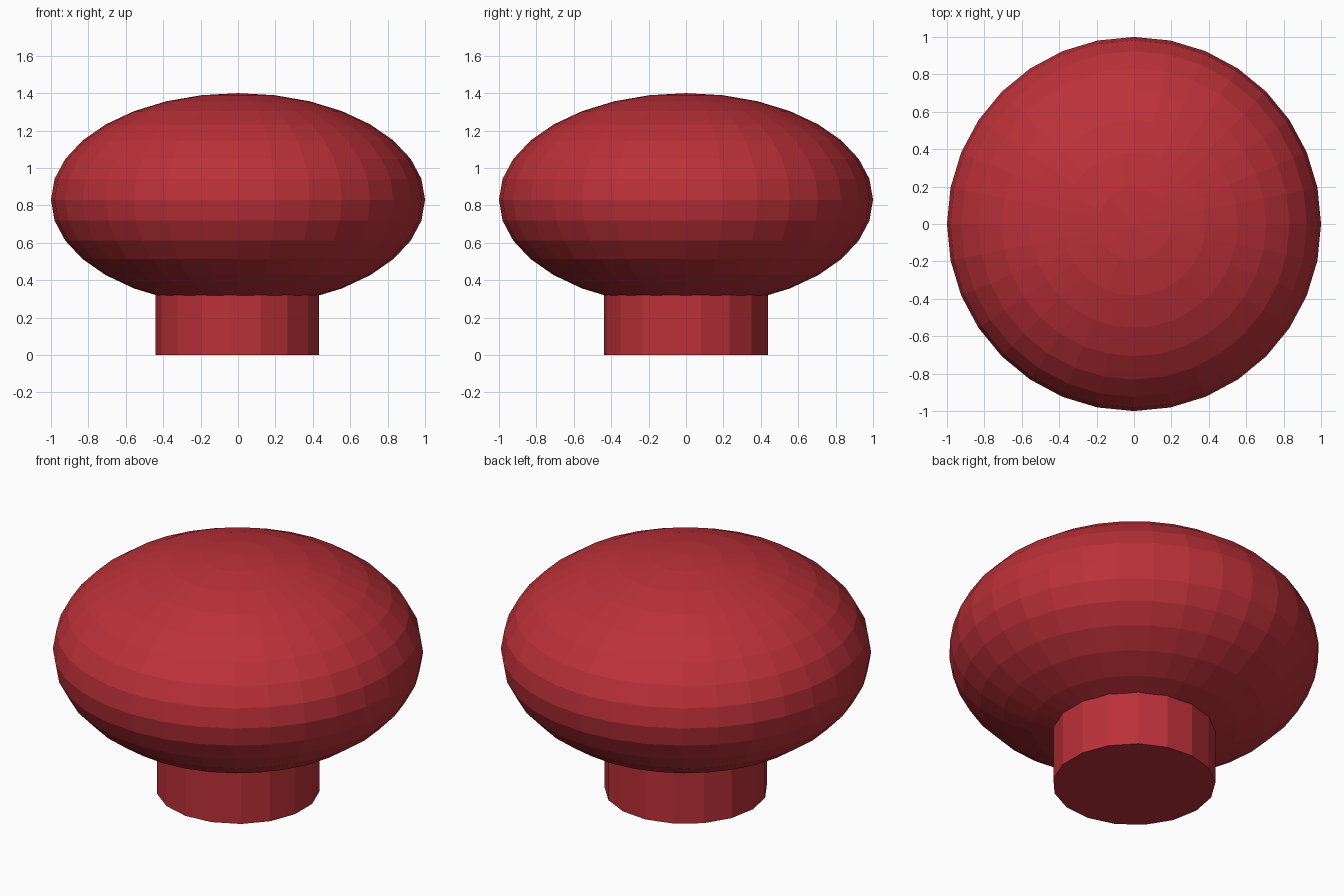
import bpy
import math

if "Cube" in bpy.data.objects:
    bpy.data.objects.remove(bpy.data.objects["Cube"])

mat = bpy.data.materials.new("red")
mat.diffuse_color = (0.5, 0.03, 0.04, 1)
mat.use_nodes = True
mat.node_tree.nodes["Principled BSDF"].inputs["Base Color"].default_value = mat.diffuse_color

# Flattened round head
bpy.ops.mesh.primitive_uv_sphere_add(segments=32, ring_count=16, radius=1, location=(0, 0, 0.83))
head = bpy.context.object
head.name = "knob_head"
head.scale = (1, 1, 0.57)
head.data.materials.append(mat)

# Faceted stem, one corner pointing to -x
bpy.ops.mesh.primitive_cylinder_add(vertices=17, radius=0.44, depth=0.4,
                                    location=(0, 0, 0.2), rotation=(0, 0, math.pi / 2))
stem = bpy.context.object
stem.name = "knob_stem"
stem.data.materials.append(mat)
